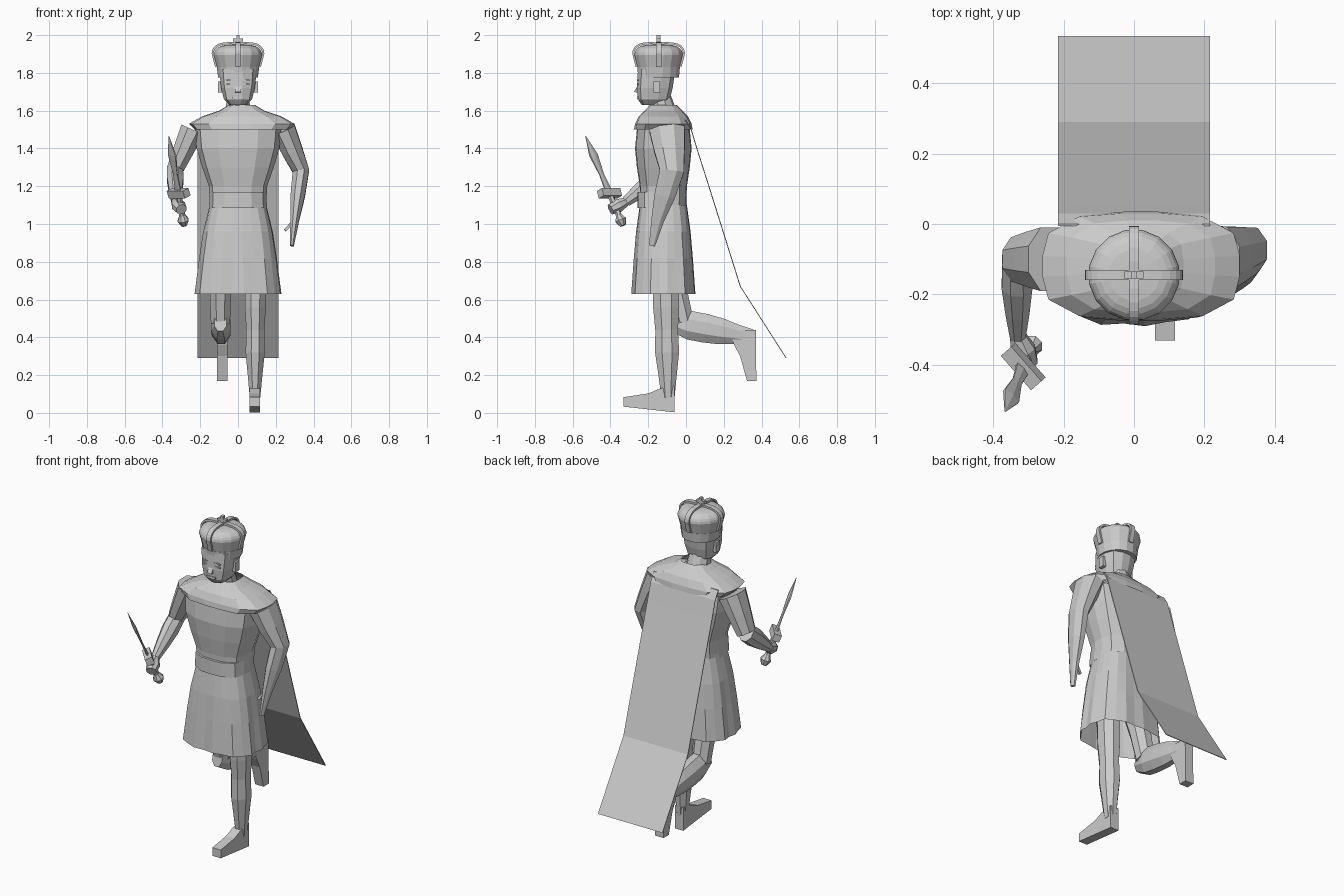
import bpy, bmesh
from math import sin, cos, pi
from mathutils import Vector

default_cube = bpy.data.objects.get("Cube")
if default_cube:
    bpy.data.objects.remove(default_cube)

GREY = (.6, .6, .6, 1)
stone = bpy.data.materials.new("plain grey")
stone.use_nodes = True
stone.diffuse_color = GREY
stone.node_tree.nodes["Principled BSDF"].inputs["Base Color"].default_value = GREY

RIGHTWARD = Vector((1, 0, 0))
FORWARD = Vector((0, -1, 0))
UP = Vector((0, 0, 1))


def skin(name, rings, capped=True):
    """Join equal-length closed rings into one faceted part."""
    mesh_builder = bmesh.new()
    rows = [[mesh_builder.verts.new(point) for point in ring] for ring in rings]
    for lower, upper in zip(rows, rows[1:]):
        for i in range(len(lower)):
            mesh_builder.faces.new((lower[i - 1], lower[i], upper[i], upper[i - 1]))
    if capped:
        mesh_builder.faces.new(rows[0])
        mesh_builder.faces.new(rows[-1])
    bmesh.ops.recalc_face_normals(mesh_builder, faces=mesh_builder.faces)
    mesh = bpy.data.meshes.new(name)
    mesh_builder.to_mesh(mesh)
    mesh_builder.free()
    mesh.materials.append(stone)
    part = bpy.data.objects.new(name, mesh)
    bpy.context.collection.objects.link(part)


def outline(sides, power=2):
    """Unit cross-section; a higher power makes it squarer."""
    points = []
    for i in range(sides):
        angle = 2 * pi * (i + .5) / sides
        c, s = cos(angle), sin(angle)
        scale = (abs(c) ** power + abs(s) ** power) ** (-1 / power)
        points.append((c * scale, s * scale))
    return points


def stack(name, levels, x=0, y=-.12, sides=14, power=3, lean=0, pleat=0, capped=True):
    """Horizontal sections given as height, half width and half depth."""
    top = levels[-1][0]
    rings = []
    for row, (z, wide, deep) in enumerate(levels):
        ring = []
        for i, (u, v) in enumerate(outline(sides, power)):
            fold = 1 - pleat * row * (i % 2)
            ring.append((x + u * wide * fold, y + lean * (z - top) + v * deep * fold, z))
        rings.append(ring)
    skin(name, rings, capped)


def tube(name, points, radii, flat=1, side=RIGHTWARD, sides=8):
    """Sections across a path, with flat as the ratio of depth to width."""
    rings = []
    for i, (point, radius) in enumerate(zip(points, radii)):
        along = (points[min(i + 1, len(points) - 1)] - points[max(i - 1, 0)]).normalized()
        across = (side - along * along.dot(side)).normalized()
        depth = along.cross(across) * flat
        rings.append([point + (across * u + depth * v) * radius for u, v in outline(sides)])
    skin(name, rings)


def limb(name, start, end, radii, **options):
    """Straight tube whose radii are evenly spaced from start to end."""
    last = len(radii) - 1
    tube(name, [start.lerp(end, i / last) for i in range(last + 1)], radii, **options)


def prism(name, points, width):
    """Flat outline given a width along x."""
    half = RIGHTWARD * width / 2
    skin(name, [[p - half for p in points], [p + half for p in points]])


def block(name, centre, wide, deep, high):
    x, y, z = centre
    corners = [(x + wide * u, y + deep * v) for u, v in ((1, 1), (-1, 1), (-1, -1), (1, -1))]
    skin(name, [[(*corner, z + high * s) for corner in corners] for s in (-1, 1)])


# Head, neck and face
stack("head", [(1.63, .045, .06), (1.66, .075, .085), (1.72, .09, .095), (1.82, .1, .1)],
      y=-.155, lean=.1, sides=12)
stack("neck", [(1.54, .1, .1), (1.6, .07, .07), (1.68, .06, .06)], y=-.14, lean=-.25, sides=10, power=2)
prism("nose", [Vector((0, y, z)) for y, z in ((-.24, 1.76), (-.275, 1.7), (-.24, 1.69))], .03)
block("mouth", (0, -.25, 1.67), .03, .01, .006)
for side, name in ((1, "left"), (-1, "right")):
    for feature, height in (("brow", 1.76), ("eye", 1.74)):
        inner = Vector((side * .02, -.255, height))
        limb(name + "_" + feature, inner, inner + RIGHTWARD * side * .04, (.006, .006), side=UP, sides=4)
    block(name + "_ear", (side * .095, -.155, 1.725), .01, .018, .03)

# Crown: band, bulging cap, four arches and a cross
hub = Vector((0, -.145, 1.895))
dome = [(.112, -.07)] + [(.13 * cos(angle) ** .5, .055 * sin(angle)) for angle in (i / 4 for i in range(7))]
stack("crown_band", [(1.775, .107, .11), (1.83, .115, .115)], y=hub.y, sides=16, power=2)
stack("crown_cap", [(hub.z + z, r, r) for r, z in dome], y=hub.y, sides=16, power=2)
for name, out in (("left", RIGHTWARD), ("right", -RIGHTWARD), ("front", FORWARD), ("back", -FORWARD)):
    arch = [hub + out * (r + .004) + UP * (z + .008) for r, z in dome] + [hub + UP * .06]
    tube(name + "_crown_arch", arch, [.02] * len(arch), flat=.4, side=out.cross(UP), sides=4)
block("cross_upright", hub + UP * .075, .008, .01, .03)
block("cross_bar", hub + UP * .08, .027, .01, .008)

# Torso, belt and open pleated skirt
stack("torso", [(1.1, .15, .12), (1.2, .155, .125), (1.3, .19, .14), (1.4, .22, .15),
                (1.5, .23, .14), (1.56, .15, .1)])
stack("belt", [(1.085, .154, .13), (1.17, .15, .13)], y=-.128)
stack("skirt", [(1.1 - .47 * t, .15 + .08 * t ** .7, .125 + .045 * t ** .7) for t in (0, .3, .6, 1)],
      sides=24, pleat=.015, capped=False)

# Shoulder mantle and hanging cape
stack("mantle", [(1.63, .07, .07), (1.6, .12, .1), (1.57, .21, .13), (1.53, .28, .15), (1.5, .25, .155)],
      x=.02, sides=16, power=3.5, capped=False)
drape = [Vector((0, y, z)) for y, z in ((0, 1.55), (.03, 1.5), (.06, 1.4), (.13, 1.18), (.29, .67), (.533, .29))]
prism("cape", drape + [p + FORWARD * .005 for p in reversed(drape)], .43)

# Lowered left arm
shoulder, elbow = Vector((.24, -.1, 1.5)), Vector((.333, -.075, 1.28))
wrist, fingers = Vector((.3, -.15, 1.02)), Vector((.285, -.18, .885))
tube("left_arm", [shoulder, shoulder.lerp(elbow, .5), elbow, elbow.lerp(wrist, .5), wrist, fingers],
     (.07, .06, .048, .041, .025, .012), flat=1.45)
limb("left_thumb", wrist, wrist.lerp(fingers, .4) - RIGHTWARD * .045, (.014, .01), side=FORWARD, sides=4)

# Right arm reaching forward, with a short sword
shoulder, elbow = Vector((-.24, -.1, 1.5)), Vector((-.333, -.1, 1.29))
pommel, tip = Vector((-.29, -.345, 1.02)), Vector((-.366, -.532, 1.466))
hilt = pommel.lerp(tip, .32)
grip = pommel.lerp(hilt, .4)
wrist = grip + Vector((-.03, .05, .04))
limb("right_upper_arm", shoulder, elbow, (.07, .06, .048), flat=1.4)
limb("right_forearm", elbow, wrist, (.045, .047, .037, .024), flat=1.2)
limb("right_hand", wrist, grip + FORWARD * .03, (.025, .038, .03))
across = Vector((.66, -.75, 0))
limb("sword_blade", hilt, tip, (.026, .018, .032, .002), flat=.3, side=across, sides=6)
limb("sword_guard", hilt - across * .065, hilt + across * .065, (.03, .03), side=tip - hilt, sides=4)
limb("sword_grip", pommel, hilt, (.016, .016), side=across, sides=6)
limb("sword_pommel", pommel.lerp(hilt, -.2), pommel.lerp(hilt, .2), (.016, .032, .016), side=across)


def foot(name, heel, ahead, up):
    """Boot outline measured forward and upward from the heel."""
    shape = ((0, 0), (.27, .03), (.27, .08), (.14, .1), (.08, .125), (0, .14))
    prism(name, [heel + ahead * f + up * h for f, h in shape], .056)


# Standing left leg, and right leg folded back at the knee
ankle = Vector((.09, -.095, .08))
limb("left_leg", Vector((.093, -.11, .8)), ankle, (.075, .06, .06, .052, .055, .042, .03), flat=1.25)
foot("left_foot", Vector((.088, -.06, .003)), FORWARD, UP)
hip, knee, ankle = Vector((-.093, -.1, .85)), Vector((-.093, -.01, .48)), Vector((-.085, .35, .4))
limb("right_thigh", hip, knee, (.08, .062, .055))
limb("right_shin", knee + FORWARD * .055, ankle, (.035, .055, .055, .05, .038, .03), flat=1.5)
foot("right_foot", Vector((-.083, .37, .44)), Vector((0, .12, -1)), FORWARD)
